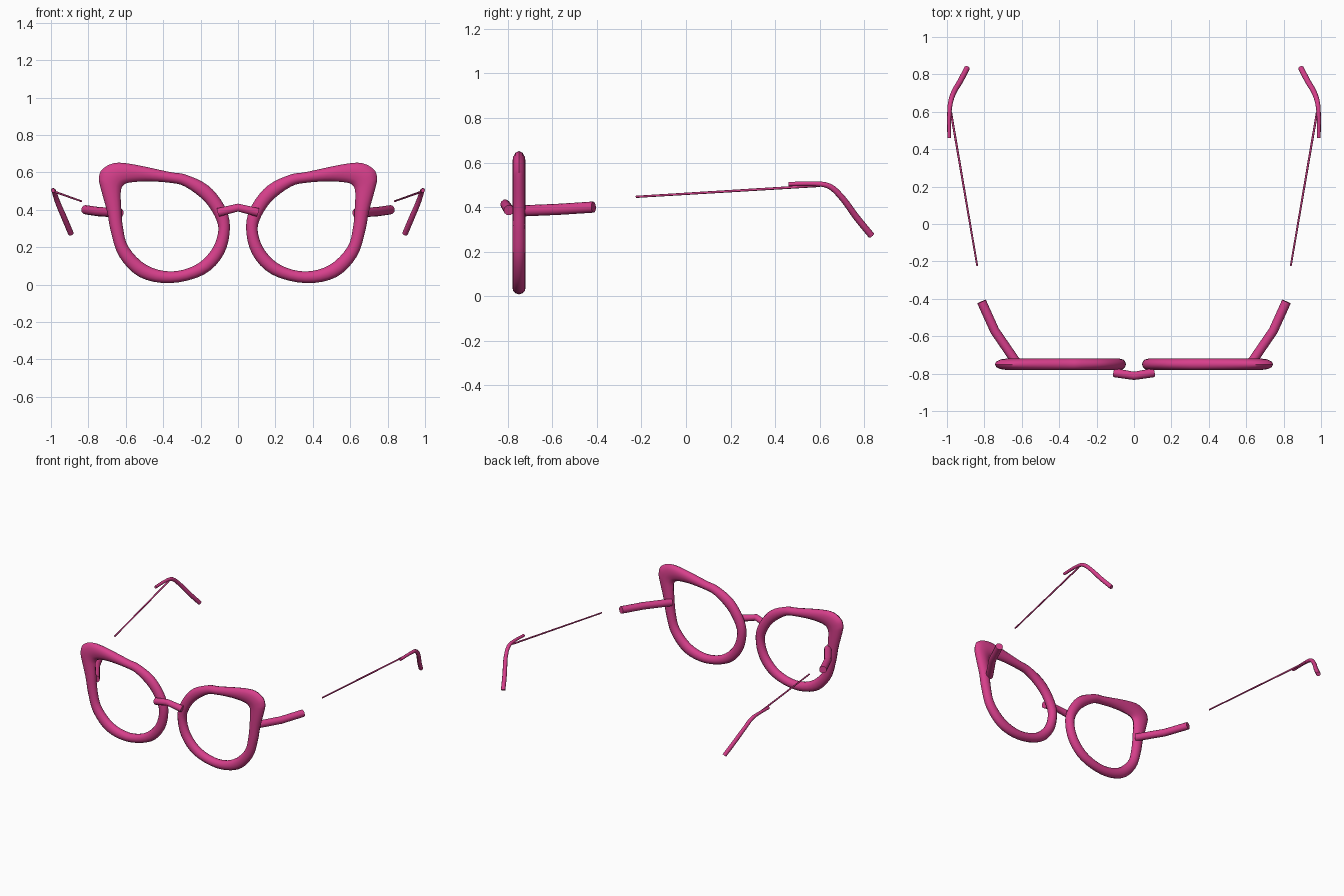
import bpy, bmesh, math
from mathutils import Vector

if "Cube" in bpy.data.objects:
    bpy.data.objects.remove(bpy.data.objects["Cube"])

pink = bpy.data.materials.new("raspberry_pink")
pink.diffuse_color = (0.68, 0.05, 0.26, 1)
pink.use_nodes = True
pink.node_tree.nodes["Principled BSDF"].inputs["Base Color"].default_value = pink.diffuse_color


def loft(name, rings, closed=False):
    """Skin a list of equal-sized rings; close the loop or cap both ends."""
    bm = bmesh.new()
    loops = [[bm.verts.new(p) for p in ring] for ring in rings]
    n = len(loops[0])
    for i in range(len(loops) if closed else len(loops) - 1):
        a, b = loops[i], loops[(i + 1) % len(loops)]
        for j in range(n):
            k = (j + 1) % n
            bm.faces.new((a[j], a[k], b[k], b[j]))
    if not closed:
        bm.faces.new(loops[0])
        bm.faces.new(loops[-1])
    bmesh.ops.recalc_face_normals(bm, faces=bm.faces)
    mesh = bpy.data.meshes.new(name)
    bm.to_mesh(mesh)
    bm.free()
    mesh.materials.append(pink)
    obj = bpy.data.objects.new(name, mesh)
    bpy.context.collection.objects.link(obj)
    bpy.ops.object.select_all(action='DESELECT')
    obj.select_set(True)
    bpy.context.view_layer.objects.active = obj
    bpy.ops.object.shade_smooth_by_angle(angle=math.radians(50))
    return obj


def spline(points, closed, steps):
    """Smooth curve through the points (Catmull-Rom, any dimension)."""
    n, out = len(points), []
    pick = (lambda i: points[i % n]) if closed else (lambda i: points[min(max(i, 0), n - 1)])
    for i in range(n if closed else n - 1):
        p0, p1, p2, p3 = (pick(i + d) for d in (-1, 0, 1, 2))
        for s in range(steps):
            t = s / steps
            out.append([0.5 * (2 * b + (c - a) * t + (2 * a - 5 * b + 4 * c - d) * t * t
                               + (3 * b - a - 3 * c + d) * t ** 3)
                        for a, b, c, d in zip(p0, p1, p2, p3)])
    return out if closed else out + [list(points[-1])]


def tube(name, path, sides=10):
    """Round tube along (x, y, z, radius) points."""
    pts = [Vector(p[:3]) for p in path]
    rings = []
    for i, p in enumerate(path):
        d = (pts[min(i + 1, len(pts) - 1)] - pts[max(i - 1, 0)]).normalized()
        u = d.cross(Vector((0, 0, 1))).normalized()
        v = u.cross(d)
        rings.append([pts[i] + p[3] * (u * math.cos(a) + v * math.sin(a))
                      for a in (2 * math.pi * k / sides for k in range(sides))])
    return loft(name, rings)


# Rim stations: outer x, outer z, inner x, inner z
RIM = [
    (.36, .008, .36, .07), (.525, .04, .49, .105), (.635, .15, .585, .20),
    (.68, .285, .615, .305), (.70, .39, .625, .42), (.738, .53, .627, .49),
    (.743, .575, .62, .522), (.725, .617, .60, .54), (.66, .65, .56, .548),
    (.56, .643, .48, .552), (.365, .602, .37, .545), (.28, .588, .285, .525),
    (.16, .53, .178, .445), (.075, .425, .115, .345), (.043, .31, .108, .27),
    (.075, .165, .145, .18), (.18, .055, .23, .103)]
RIM_Y, RIM_DEPTH = -.75, .03

# Arm parts: x, y, z, radius
HINGE = [(.632, -.735, .383, .025), (.745, -.57, .390, .025), (.815, -.415, .400, .025)]
WIRE = [(.838, -.225, .446, .005), (.979, .60, .496, .006)]
EAR = [(.988, .46, .503, .010), (.988, .57, .505, .011), (.982, .645, .493, .013),
       (.963, .705, .437, .014), (.928, .765, .355, .015), (.893, .833, .272, .015)]

for side, sx in (("left", -1), ("right", 1)):
    # Cat-eye rim with an oval cross-section
    rings = []
    for ox, oz, ix, iz in spline(RIM, True, 4):
        ring = []
        for k in range(12):
            a = 2 * math.pi * k / 12
            t = 0.5 + 0.5 * math.cos(a)
            ring.append((sx * (ix + (ox - ix) * t), RIM_Y + RIM_DEPTH * math.sin(a),
                         iz + (oz - iz) * t))
        rings.append(ring)
    loft(side + "_rim", rings, closed=True)

    # Hinge piece, temple wire and ear tip
    flip = lambda pts: [(sx * x, y, z, r) for x, y, z, r in pts]
    tube(side + "_hinge_arm", flip(HINGE), 12)
    tube(side + "_temple_wire", flip(WIRE), 8)
    tube(side + "_ear_tip", flip(spline(EAR, False, 4)), 10)

# Nose bridge
tube("nose_bridge", [(-.105, -.795, .386, .024), (0, -.812, .412, .022),
                     (.105, -.795, .386, .024)], 10)
